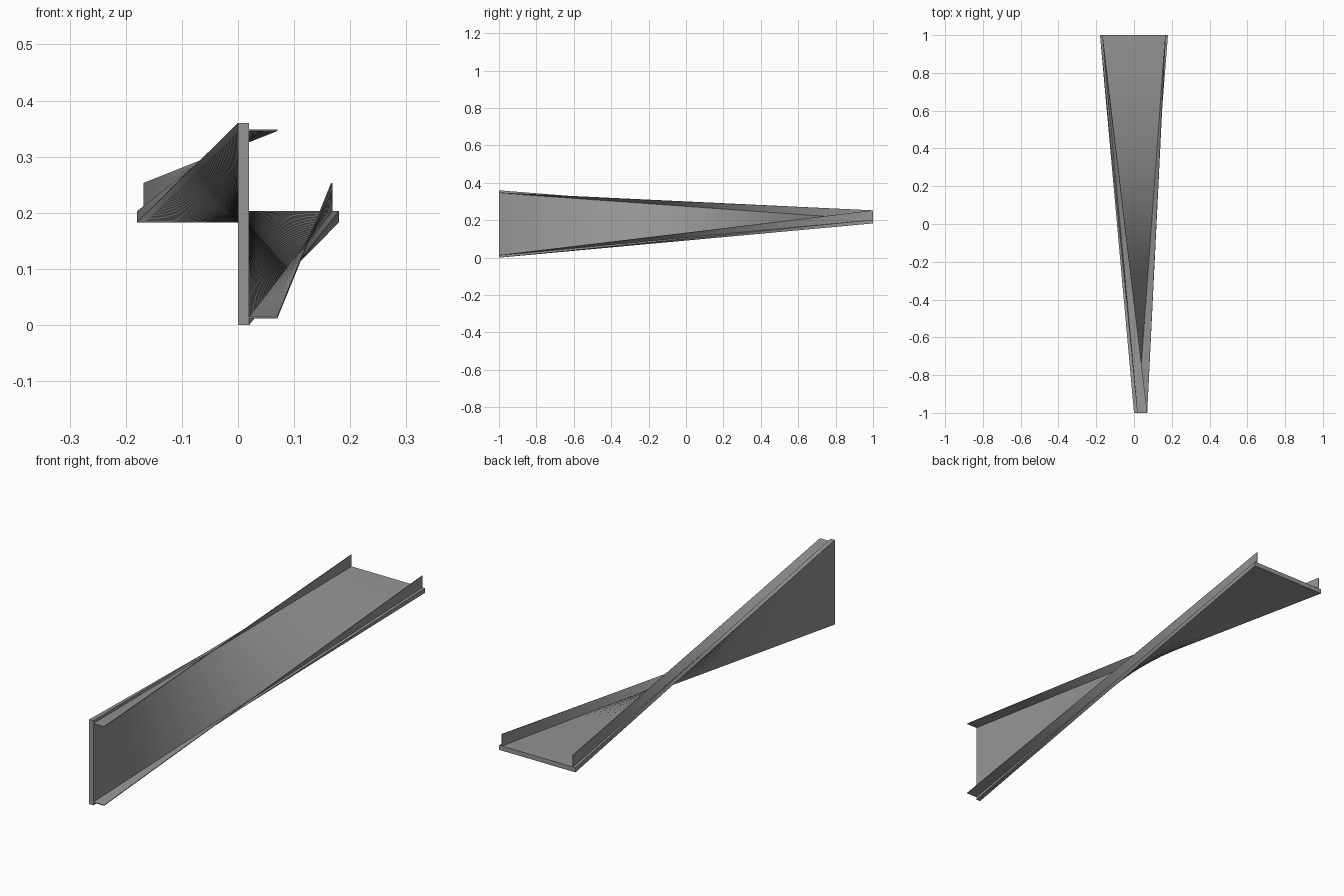
import bpy, bmesh
from mathutils import Vector

cube = bpy.data.objects.get("Cube")
if cube:
    bpy.data.objects.remove(cube, do_unlink=True)

SEGMENTS = 60
HALF = 0.18      # half width of the deck
THICK = 0.02     # deck thickness
BACK_Z = 0.183   # underside of the level back end

grey = bpy.data.materials.new("plain_grey")
grey.use_nodes = True
grey.diffuse_color = (0.3, 0.3, 0.3, 1)
grey.node_tree.nodes["Principled BSDF"].inputs["Base Color"].default_value = (0.3, 0.3, 0.3, 1)


def station(u, h, t):
    """Blend from the upright front end (t=0) to the level back end (t=1)."""
    front = Vector((h, -1, HALF - u))
    back = Vector((u, 1, BACK_Z + h))
    return front.lerp(back, t)


def twisted_bar(name, u0, u1, h0, h1):
    """Rectangular bar lofted along straight edges between the two ends."""
    bm = bmesh.new()
    corners = [(u0, h0), (u1, h0), (u1, h1), (u0, h1)]
    rings = [[bm.verts.new(station(u, h, i / SEGMENTS)) for u, h in corners]
             for i in range(SEGMENTS + 1)]
    for a, b in zip(rings, rings[1:]):
        for k in range(4):
            n = (k + 1) % 4
            bm.faces.new((a[k], a[n], b[n], b[k]))
    bm.faces.new(rings[0])
    bm.faces.new(rings[-1])
    bmesh.ops.recalc_face_normals(bm, faces=bm.faces)
    mesh = bpy.data.meshes.new(name)
    bm.to_mesh(mesh)
    bm.free()
    mesh.materials.append(grey)
    obj = bpy.data.objects.new(name, mesh)
    bpy.context.collection.objects.link(obj)
    return obj


# Deck that turns a quarter turn from front to back
twisted_bar("deck", -HALF, HALF, 0, THICK)

# Thin side rails standing on the deck near both edges
for name, side in (("left_rail", 1), ("right_rail", -1)):
    twisted_bar(name, side * 0.1655, side * 0.1685, THICK, 0.07)
